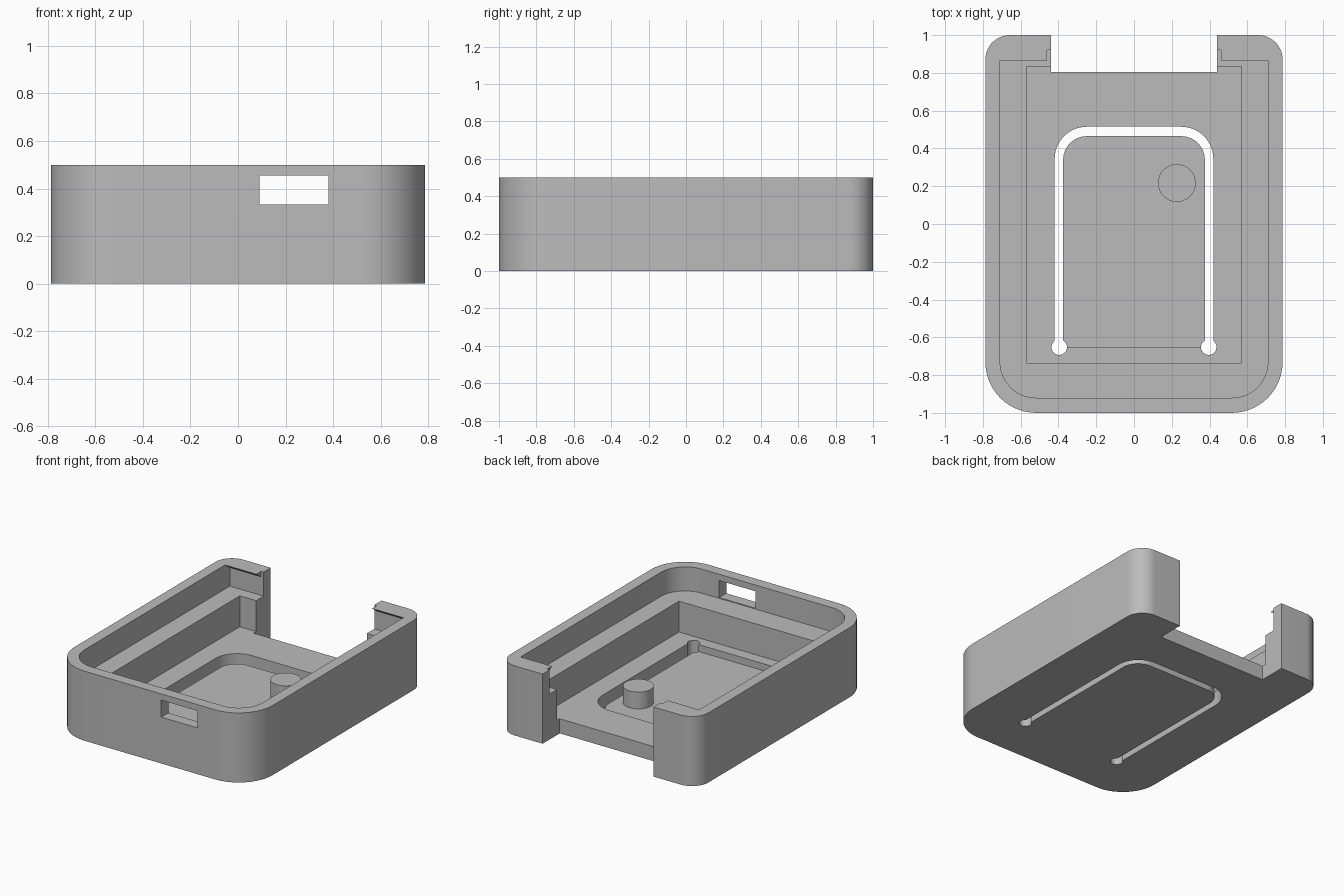
import bpy, bmesh, math
from math import cos, sin, pi

cube = bpy.data.objects.get("Cube")
if cube:
    bpy.data.objects.remove(cube, do_unlink=True)

grey = bpy.data.materials.new("plain grey")
grey.use_nodes = True
GREY = (0.5, 0.5, 0.5, 1)
grey.diffuse_color = GREY
grey.node_tree.nodes["Principled BSDF"].inputs["Base Color"].default_value = GREY


def arc(cx, cy, r, start, end, steps=14):
    if r == 0:
        return [(cx, cy)]
    return [(cx + r * cos(start + (end - start) * i / steps),
             cy + r * sin(start + (end - start) * i / steps)) for i in range(steps + 1)]


def rounded(half, y0, y1, r_front=0, r_back=0):
    """Outline of a box centred on x = 0 with rounded front and back corners."""
    f, b = half - r_front, half - r_back
    return (arc(f, y0 + r_front, r_front, -pi / 2, 0)
            + arc(b, y1 - r_back, r_back, 0, pi / 2)
            + arc(-b, y1 - r_back, r_back, pi / 2, pi)
            + arc(-f, y0 + r_front, r_front, pi, 1.5 * pi))


def rect(x0, x1, y0, y1):
    return [(x0, y0), (x1, y0), (x1, y1), (x0, y1)]


def prism(name, outline, low, high, axis="z"):
    """Extrude an outline along z, or a (y, z) outline along x."""
    place = (lambda u, v, w: (u, v, w)) if axis == "z" else (lambda u, v, w: (w, u, v))
    bm = bmesh.new()
    face = bm.faces.new([bm.verts.new(place(u, v, low)) for u, v in outline])
    out = bmesh.ops.extrude_face_region(bm, geom=[face])
    move = place(0, 0, high - low)
    bmesh.ops.translate(bm, vec=move, verts=[g for g in out["geom"] if isinstance(g, bmesh.types.BMVert)])
    bmesh.ops.recalc_face_normals(bm, faces=bm.faces)
    mesh = bpy.data.meshes.new(name)
    bm.to_mesh(mesh)
    bm.free()
    mesh.materials.append(grey)
    obj = bpy.data.objects.new(name, mesh)
    bpy.context.collection.objects.link(obj)
    return obj


def combine(target, tool, operation="DIFFERENCE"):
    tool.hide_render = True
    mod = target.modifiers.new("shape", "BOOLEAN")
    mod.operation, mod.solver, mod.object = operation, "EXACT", tool
    bpy.context.view_layer.objects.active = target
    bpy.ops.object.modifier_apply(modifier=mod.name)
    bpy.data.objects.remove(tool, do_unlink=True)


FLOOR, LEDGE, TOP, FLAP = 0.105, 0.327, 0.5, 0.055
OVER = 0.6

# Outer shell
case = prism("case_shell", rounded(0.787, -1, 1, 0.27, 0.13), 0, TOP)

# Upper cavity, then the deeper one inside its ledge
combine(case, prism("upper_cavity", rounded(0.709, -0.92, 0.865, 0.19), LEDGE, OVER))
combine(case, prism("lower_cavity", rect(-0.57, 0.57, -0.735, 0.835), FLOOR, OVER))

# Undercut below the snap lip, on the back wall
undercut = [(0.8, LEDGE), (0.92, LEDGE), (0.92, 0.46), (0.865, TOP), (0.8, TOP)]
combine(case, prism("lip_undercut", undercut, -0.709, 0.709, "x"))

# Back opening with relief beside the lip ends
combine(case, prism("back_opening", rect(-0.44, 0.44, 0.805, 1.1), -0.1, OVER))
combine(case, prism("lip_relief", rect(-0.46, 0.46, 0.8, 0.92), LEDGE, OVER))

# Port window in the front wall
combine(case, prism("front_window", rect(0.09, 0.38, -1.1, -0.85), 0.333, 0.455))

# Thin flexible flap: recess from above, then the slot around it
combine(case, prism("flap_recess", rounded(0.42, -0.65, 0.515, 0, 0.17), FLAP, 0.2))
slot = (arc(0.25, 0.345, 0.17, 0, pi / 2) + arc(-0.25, 0.345, 0.17, pi / 2, pi)
        + [(-0.42, -0.65), (-0.375, -0.65)]
        + arc(-0.25, 0.34, 0.125, pi, pi / 2) + arc(0.25, 0.34, 0.125, pi / 2, 0)
        + [(0.375, -0.65), (0.42, -0.65)])
combine(case, prism("flap_slot", slot, -0.1, 0.2))
for side in (-1, 1):
    hole = arc(side * 0.396, -0.652, 0.041, 0, 2 * pi, 32)[:-1]
    combine(case, prism("slot_end_hole", hole, -0.1, 0.2))

# Round button peg on the flap
peg = arc(0.227, 0.217, 0.1, 0, 2 * pi, 48)[:-1]
combine(case, prism("button_peg", peg, 0.03, 0.176), "UNION")

# Smooth the rounded walls, keep the edges sharp
bpy.ops.object.select_all(action="DESELECT")
case.select_set(True)
bpy.context.view_layer.objects.active = case
bpy.ops.object.shade_smooth_by_angle(angle=math.radians(25))
